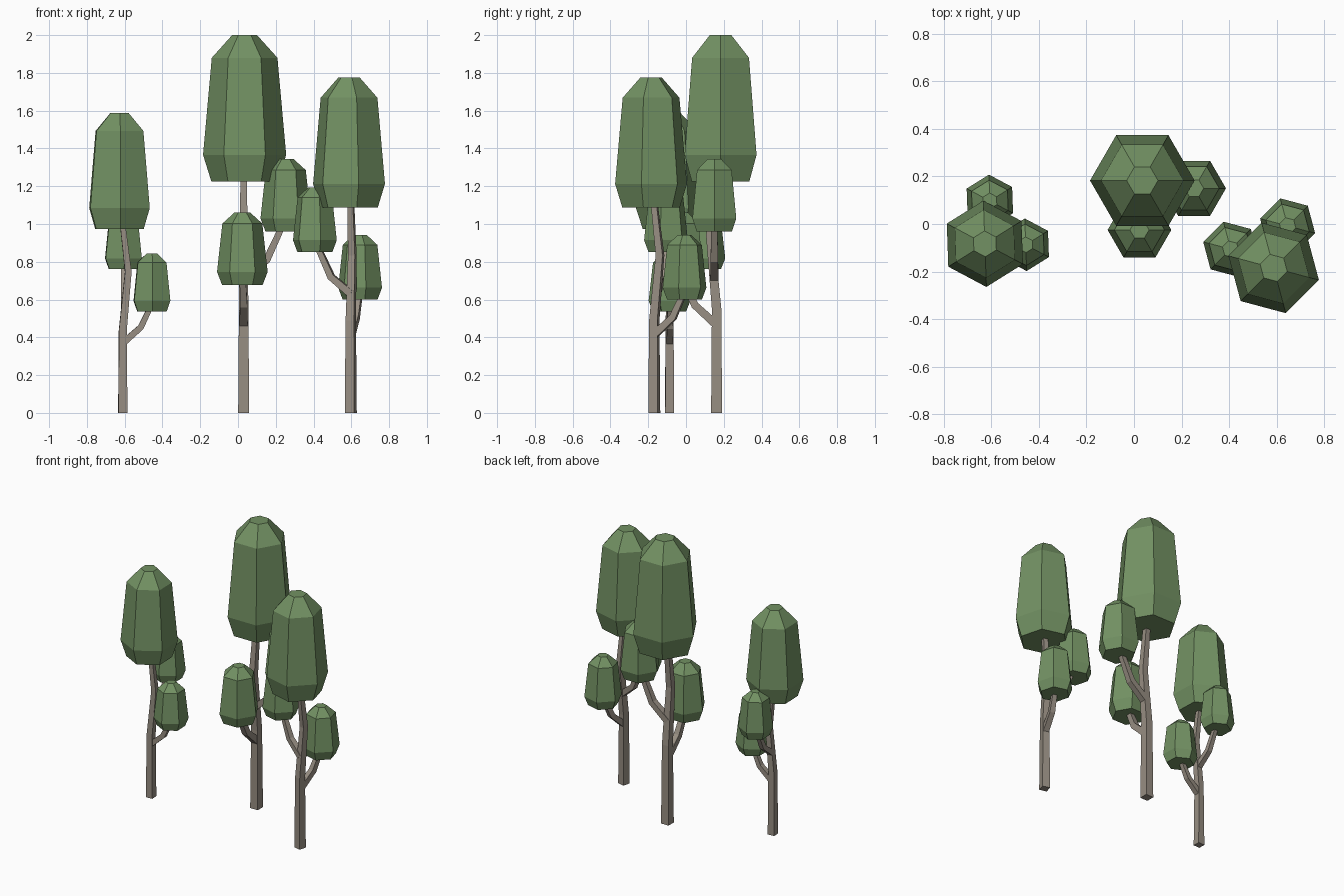
import bpy
import bmesh
import math
from mathutils import Matrix, Vector

cube = bpy.data.objects.get("Cube")
if cube:
    bpy.data.objects.remove(cube, do_unlink=True)


def make_material(name, color):
    mat = bpy.data.materials.new(name)
    mat.use_nodes = True
    mat.diffuse_color = color
    mat.node_tree.nodes["Principled BSDF"].inputs["Base Color"].default_value = color
    return mat


LEAF = make_material("leaf_green", (0.17, 0.285, 0.125, 1))
BARK = make_material("bark_grey_brown", (0.31, 0.27, 0.225, 1))


def loft(name, rings, mat):
    """Skin a stack of vertex rings and cap both ends."""
    bm = bmesh.new()
    loops = [[bm.verts.new(p) for p in ring] for ring in rings]
    for low, high in zip(loops, loops[1:]):
        for i in range(len(low)):
            j = (i + 1) % len(low)
            bm.faces.new((low[i], low[j], high[j], high[i]))
    bm.faces.new(loops[0])
    bm.faces.new(loops[-1])
    bmesh.ops.recalc_face_normals(bm, faces=bm.faces)
    mesh = bpy.data.meshes.new(name)
    bm.to_mesh(mesh)
    bm.free()
    mesh.materials.append(mat)
    return mesh


def crown(name, center, bottom, height, radius):
    """Six-sided tapered foliage with bevelled ends."""
    profile = [(0.8, 0), (1, 0.182), (0.79, 0.845), (0.3, 1)]
    rings = []
    for r, h in profile:
        rings.append([(center[0] + radius * r * math.cos(k * math.pi / 3),
                       center[1] + radius * r * math.sin(k * math.pi / 3),
                       bottom + height * h) for k in range(6)])
    return loft(name, rings, LEAF)


def limb(name, path, widths, side):
    """Square tube that bends in the plane perpendicular to side."""
    pts = [Vector(p) for p in path]
    side = Vector(side)
    rings = []
    for i, (p, w) in enumerate(zip(pts, widths)):
        tangent = pts[min(i + 1, len(pts) - 1)] - pts[max(i - 1, 0)]
        if i == 0 and p.z == 0:
            tangent = Vector((0, 0, 1))
        up = tangent.normalized().cross(side)
        rings.append([p + w * (a * side + b * up)
                      for a, b in ((-1, -1), (1, -1), (1, 1), (-1, 1))])
    return loft(name, rings, BARK)


# One tree, shared by all three placements
parts = {
    "trunk": limb("trunk",
                  [(0, 0, 0), (0, 0, 0.55), (0, -0.035, 0.94), (0, 0, 1.25)],
                  [0.029, 0.025, 0.021, 0.017], (1, 0, 0)),
    "low_branch": limb("low_branch",
                       [(0, 0, 0.465), (0, -0.115, 0.57), (-0.005, -0.18, 0.71)],
                       [0.022, 0.02, 0.016], (1, 0, 0)),
    "high_branch": limb("high_branch",
                        [(0, -0.012, 0.71), (0.122, -0.012, 0.81), (0.205, -0.012, 0.99)],
                        [0.022, 0.02, 0.016], (0, 1, 0)),
    "main_crown": crown("main_crown", (0.005, 0.021), 1.225, 0.775, 0.22),
    "low_crown": crown("low_crown", (-0.007, -0.187), 0.677, 0.385, 0.134),
    "high_crown": crown("high_crown", (0.223, -0.012), 0.96, 0.385, 0.134),
}

# Placement: x, y, turn in degrees, width scale, height scale
trees = {
    "middle_tree": (0.03, 0.162, 0, 1, 1),
    "left_tree": (0.597, -0.168, 165, 0.895, 0.8875),
    "right_tree": (-0.61, -0.087, 92, 0.825, 0.794),
}

for tree, (x, y, turn, wide, tall) in trees.items():
    place = (Matrix.Translation((x, y, 0))
             @ Matrix.Rotation(math.radians(turn), 4, "Z")
             @ Matrix.Diagonal((wide, wide, tall, 1)))
    for part, mesh in parts.items():
        obj = bpy.data.objects.new(tree + "_" + part, mesh)
        obj.matrix_world = place
        bpy.context.collection.objects.link(obj)
